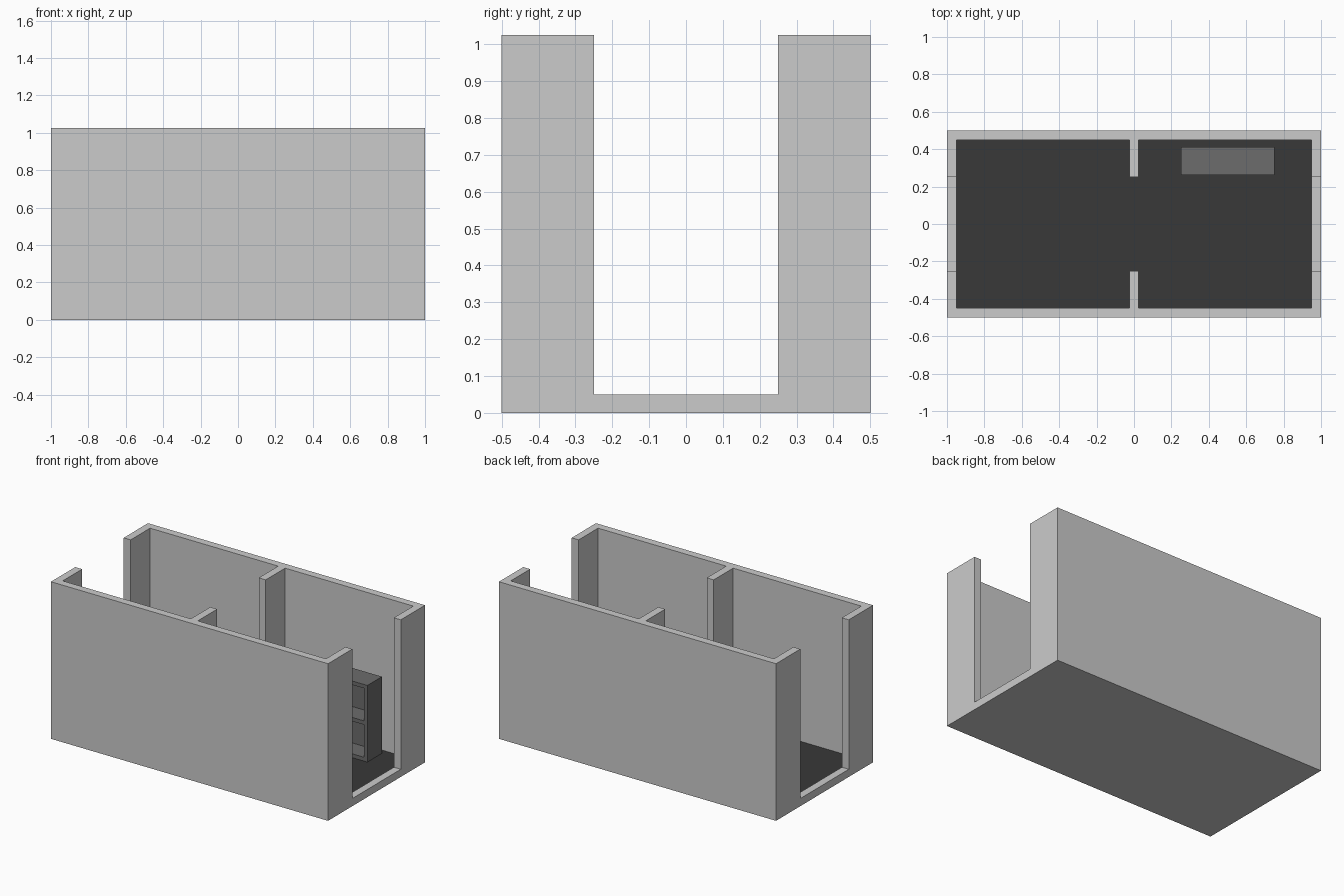
import bpy, bmesh

if "Cube" in bpy.data.objects:
    bpy.data.objects.remove(bpy.data.objects["Cube"])


def material(name, v):
    m = bpy.data.materials.new(name)
    m.diffuse_color = (v, v, v, 1)
    m.use_nodes = True
    m.node_tree.nodes["Principled BSDF"].inputs["Base Color"].default_value = m.diffuse_color
    return m


def prism(name, outline, z0, z1):
    """Extrude a flat outline from z0 to z1."""
    bm = bmesh.new()
    face = bm.faces.new([bm.verts.new((x, y, z0)) for x, y in outline])
    ext = bmesh.ops.extrude_face_region(bm, geom=[face])
    for v in ext["geom"]:
        if isinstance(v, bmesh.types.BMVert):
            v.co.z = z1
    bmesh.ops.recalc_face_normals(bm, faces=bm.faces)
    me = bpy.data.meshes.new(name)
    bm.to_mesh(me)
    bm.free()
    ob = bpy.data.objects.new(name, me)
    bpy.context.collection.objects.link(ob)
    return ob


def box(name, x0, x1, y0, y1, z0, z1):
    return prism(name, [(x0, y0), (x1, y0), (x1, y1), (x0, y1)], z0, z1)


def cut(target, cutter):
    mod = target.modifiers.new("cut", "BOOLEAN")
    mod.operation = "DIFFERENCE"
    mod.solver = "EXACT"
    mod.object = cutter
    bpy.context.view_layer.objects.active = target
    bpy.ops.object.modifier_apply(modifier=mod.name)
    bpy.data.objects.remove(cutter)


FLOOR = 0.025
dark = material("floor_dark", 0.04)
shelf_grey = material("shelf_grey", 0.15)

# Walls: solid block hollowed by two joined rooms, then doorways through the ends
walls = box("walls_and_floor", -1, 1, -0.5, 0.5, 0, 1.025)
half = [(0.025, -0.25), (0.025, -0.45), (0.95, -0.45),
        (0.95, 0.45), (0.025, 0.45), (0.025, 0.25)]
rooms = half + [(-x, y) for x, y in reversed(half)]
cut(walls, prism("rooms_cutter", rooms, FLOOR, 1.5))
cut(walls, box("doorway_cutter", -1.2, 1.2, -0.25, 0.25, 0.05, 1.6))

# Dark room floors
walls.data.materials.append(None)
walls.data.materials.append(dark)
for p in walls.data.polygons:
    if p.normal.z > 0.9 and abs(p.center.z - FLOOR) < 0.005:
        p.material_index = 1

# Bookcase: box with two open compartments facing the front
shelf = box("bookcase", 0.25, 0.75, 0.2625, 0.4125, FLOOR, 0.525)
for z0, z1 in ((0.05, 0.2625), (0.2875, 0.5)):
    cut(shelf, box("compartment_cutter", 0.275, 0.725, 0.2, 0.3875, z0, z1))
shelf.data.materials.append(shelf_grey)
